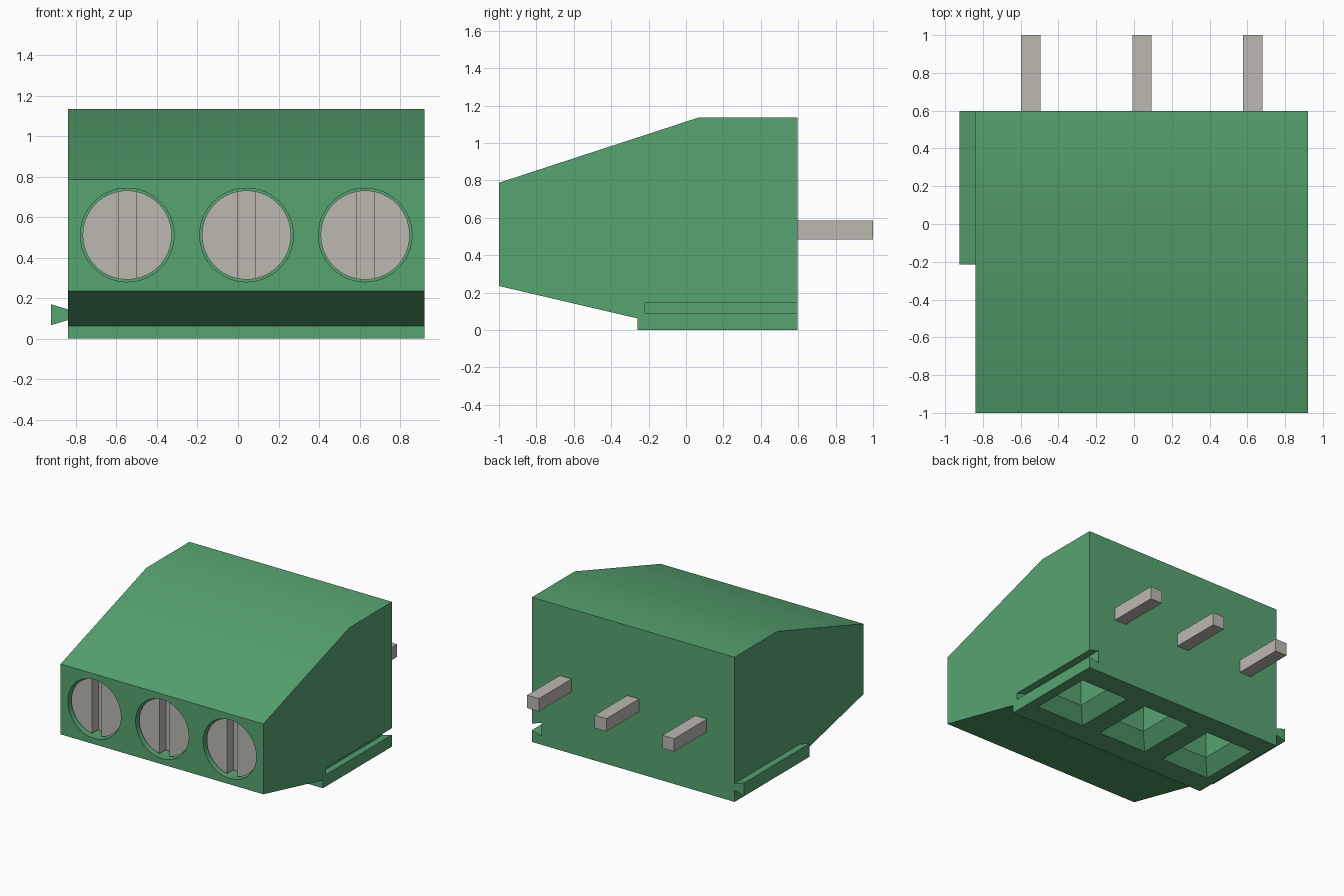
import bpy, bmesh, math
from mathutils import Vector

if "Cube" in bpy.data.objects:
    bpy.data.objects.remove(bpy.data.objects["Cube"])


def material(name, rgb):
    m = bpy.data.materials.new(name)
    m.diffuse_color = (*rgb, 1)
    m.use_nodes = True
    m.node_tree.nodes["Principled BSDF"].inputs["Base Color"].default_value = m.diffuse_color
    return m


GREEN = material("green plastic", (0.095, 0.37, 0.165))
METAL = material("pale grey metal", (0.50, 0.485, 0.43))
XS = [-0.547, 0.042, 0.628]      # centre of each pole
X0, X1 = -0.84, 0.92             # housing sides
BACK = 0.597


def finish(name, bm, mat):
    bmesh.ops.recalc_face_normals(bm, faces=bm.faces)
    me = bpy.data.meshes.new(name)
    bm.to_mesh(me)
    bm.free()
    me.materials.append(mat)
    ob = bpy.data.objects.new(name, me)
    bpy.context.collection.objects.link(ob)
    return ob


def loft(name, rings, mat):
    """Closed solid through a list of matching point rings."""
    bm = bmesh.new()
    vs = [[bm.verts.new(p) for p in r] for r in rings]
    n = len(vs[0])
    for a, b in zip(vs, vs[1:]):
        for i in range(n):
            j = (i + 1) % n
            bm.faces.new((a[i], a[j], b[j], b[i]))
    bm.faces.new(vs[0])
    bm.faces.new(vs[-1])
    return finish(name, bm, mat)


def box(name, x, y, z, mat):
    ring = lambda h: [(x[0], y[0], h), (x[1], y[0], h), (x[1], y[1], h), (x[0], y[1], h)]
    return loft(name, [ring(z[0]), ring(z[1])], mat)


def disc(name, x, z, r, y0, y1, mat):
    pts = [(x + r * math.cos(t * math.tau / 64), z + r * math.sin(t * math.tau / 64)) for t in range(64)]
    return loft(name, [[(px, y, pz) for px, pz in pts] for y in (y0, y1)], mat)


def cut(ob, cutter):
    mod = ob.modifiers.new("cut", 'BOOLEAN')
    mod.operation = 'DIFFERENCE'
    mod.solver = 'EXACT'
    mod.object = cutter
    bpy.context.view_layer.objects.active = ob
    bpy.ops.object.modifier_apply(modifier=mod.name)
    bpy.data.objects.remove(cutter)


def smooth(ob):
    bpy.ops.object.select_all(action='DESELECT')
    ob.select_set(True)
    bpy.context.view_layer.objects.active = ob
    bpy.ops.object.shade_smooth_by_angle(angle=math.radians(25))


def dovetail(name, x_neck, y0, y1, over=0.0):
    """Wedge rail that widens towards -x."""
    prof = [(x_neck + over, 0.092 + over * 0.3), (x_neck + over, 0.145 - over * 0.3),
            (x_neck - 0.083, 0.17), (x_neck - 0.083, 0.067)]
    return loft(name, [[(x, y, z) for x, z in prof] for y in (y0, y1)], GREEN)


# Housing from its side profile
side = [(-1, 0.235), (-1, 0.787), (0.065, 1.135), (BACK, 1.135),
        (BACK, 0), (-0.26, 0), (-0.26, 0.062)]
housing = loft("housing", [[(x, y, z) for y, z in side] for x in (X0, X1)], GREEN)

# Rail on the left, matching groove on the right
dovetail("side_rail", X0, -0.215, BACK)
cut(housing, dovetail("groove_cutter", X1, -0.22, BACK + 0.05, over=0.02))

for i, x in enumerate(XS):
    # Screw hole
    cut(housing, disc("hole_cutter", x, 0.512, 0.231, -1.1, -0.6, GREEN))

    # Wire funnel and shaft underneath
    def rect(hx, hy, z):
        return [(x - hx, 0.17 - hy, z), (x + hx, 0.17 - hy, z),
                (x + hx, 0.17 + hy, z), (x - hx, 0.17 + hy, z)]
    cut(housing, loft("wire_cutter", [rect(0.235, 0.275, -0.03), rect(0.21, 0.25, 0),
                                      rect(0.125, 0.165, 0.1), rect(0.125, 0.165, 0.55)], GREEN))

    # Slotted screw
    screw = disc(f"screw_{i + 1}", x, 0.512, 0.22, -0.97, -0.601, METAL)
    cut(screw, box("slot_cutter", (x - 0.043, x + 0.043), (-1.1, -0.89), (0, 1), METAL))
    smooth(screw)

    # Solder pin
    box(f"pin_{i + 1}", (x - 0.051, x + 0.051), (BACK - 0.02, 1), (0.484, 0.585), METAL)

smooth(housing)
